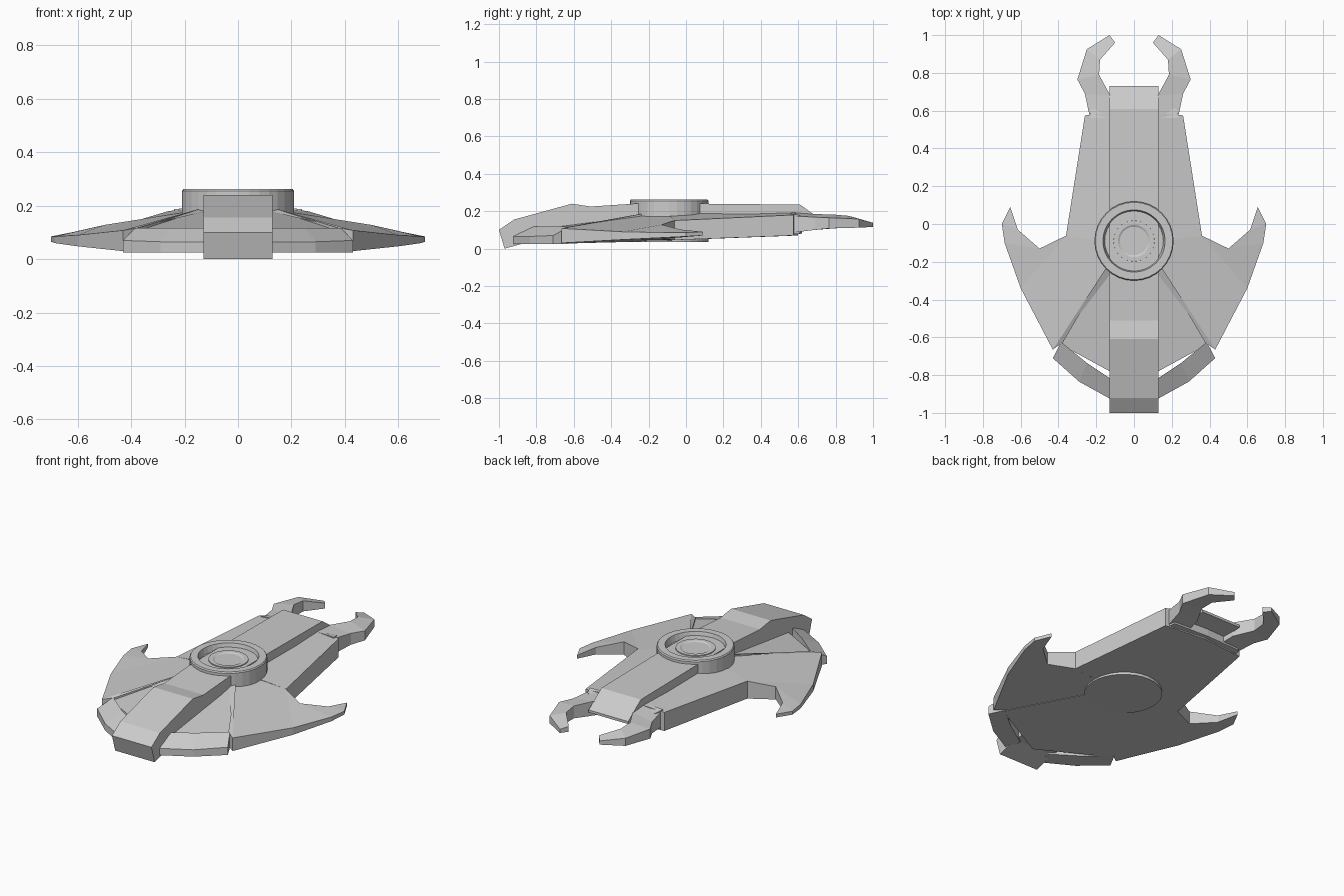
import bpy, bmesh
from math import cos, sin, tau

if "Cube" in bpy.data.objects:
    bpy.data.objects.remove(bpy.data.objects["Cube"])


def finish(name, bm, mirror=False):
    bmesh.ops.remove_doubles(bm, verts=bm.verts, dist=1e-5)
    bmesh.ops.recalc_face_normals(bm, faces=bm.faces)
    me = bpy.data.meshes.new(name)
    bm.to_mesh(me)
    bm.free()
    ob = bpy.data.objects.new(name, me)
    bpy.context.collection.objects.link(ob)
    if mirror:
        ob.modifiers.new("mirror", 'MIRROR').use_axis[0] = True
    return ob


def strip(name, left, right):
    """Mirrored solid strip between two edge chains of (x, y, z_top, z_bottom)."""
    bm = bmesh.new()
    rings = []
    for a, b in zip(left, right):
        rings.append([bm.verts.new(p) for p in (
            (a[0], a[1], a[2]), (b[0], b[1], b[2]),
            (b[0], b[1], b[3]), (a[0], a[1], a[3]))])
    for r, s in zip(rings, rings[1:]):
        for i in range(4):
            j = (i + 1) % 4
            bm.faces.new((r[i], r[j], s[j], s[i]))
    bm.faces.new(rings[0])
    bm.faces.new(rings[-1])
    return finish(name, bm, True)


def extrude_profile(name, profile, half):
    """Side profile (y, z) extruded across x."""
    bm = bmesh.new()
    f = bm.faces.new([bm.verts.new((-half, y, z)) for y, z in profile])
    new = bmesh.ops.extrude_face_region(bm, geom=[f])['geom']
    for v in new:
        if isinstance(v, bmesh.types.BMVert):
            v.co.x = half
    return finish(name, bm)


def lathe(name, profile, cy, n=32):
    bm = bmesh.new()
    rows = [[bm.verts.new((r * cos(tau * i / n), cy + r * sin(tau * i / n), z))
             for i in range(n)] for r, z in profile]
    bm.faces.new(rows[0])
    for a, b in zip(rows, rows[1:]):
        for i in range(n):
            j = (i + 1) % n
            bm.faces.new((a[i], a[j], b[j], b[i]))
    bm.faces.new(rows[-1])
    return finish(name, bm)


# Central spine running nose to tail
extrude_profile("spine", [
    (-1.0, .10), (-.92, .155), (-.61, .24), (-.51, .225), (-.28, .24),
    (.1, .24), (.61, .235), (.73, .15), (.73, .135), (.58, .12),
    (-.2, .06), (-.84, .035), (-.97, 0)], .13)

# Rear hull, tapering to the tail
strip("rear_hull",
      [(0, .60, .205, .07), (0, -.12, .21, .043)],
      [(.26, .575, .18, .07), (.36, -.062, .15, .046)])

# Swept wings with forward hooked tips
strip("wing",
      [(.655, .09, .09, .07), (.615, -.03, .102, .06), (.50, -.13, .128, .052),
       (.36, -.062, .15, .046), (0, -.10, .205, .042), (.12, -.19, .195, .04)],
      [(.655, .089, .09, .07), (.70, 0, .085, .065), (.685, -.10, .085, .06),
       (.60, -.34, .09, .048), (.43, -.665, .108, .03), (.375, -.625, .117, .03)])

# Front wedge panels beside the nose
strip("front_panel",
      [(0, -.20, .19, .038), (0, -.85, .105, .027)],
      [(.14, -.22, .183, .038), (.385, -.64, .103, .027)])

# Sloped skirt around the front
strip("front_skirt",
      [(.10, -.835, .117, .026), (.25, -.735, .117, .026), (.385, -.625, .117, .026)],
      [(.10, -.94, .065, .024), (.29, -.835, .065, .024), (.43, -.71, .07, .024)])

# Tail prongs curving inward
strip("tail_prong",
      [(.11, .57, .195, .085), (.125, .68, .185, .10), (.185, .79, .182, .108),
       (.18, .87, .175, .112), (.10, .96, .148, .116)],
      [(.235, .57, .175, .085), (.26, .69, .168, .10), (.30, .765, .165, .108),
       (.25, .925, .158, .112), (.13, 1.0, .138, .116)])

# Collar joining hull and prongs
strip("tail_collar",
      [(0, .56, .195, .075), (0, .62, .185, .08)],
      [(.24, .56, .188, .075), (.225, .61, .178, .08)])

# Round hub with groove, inner ring and dished centre
lathe("hub", [
    (.21, .036), (.21, .255), (.205, .262), (.165, .262), (.155, .225),
    (.11, .225), (.108, .245), (.085, .245), (.04, .222), (.001, .212)], -.09)
